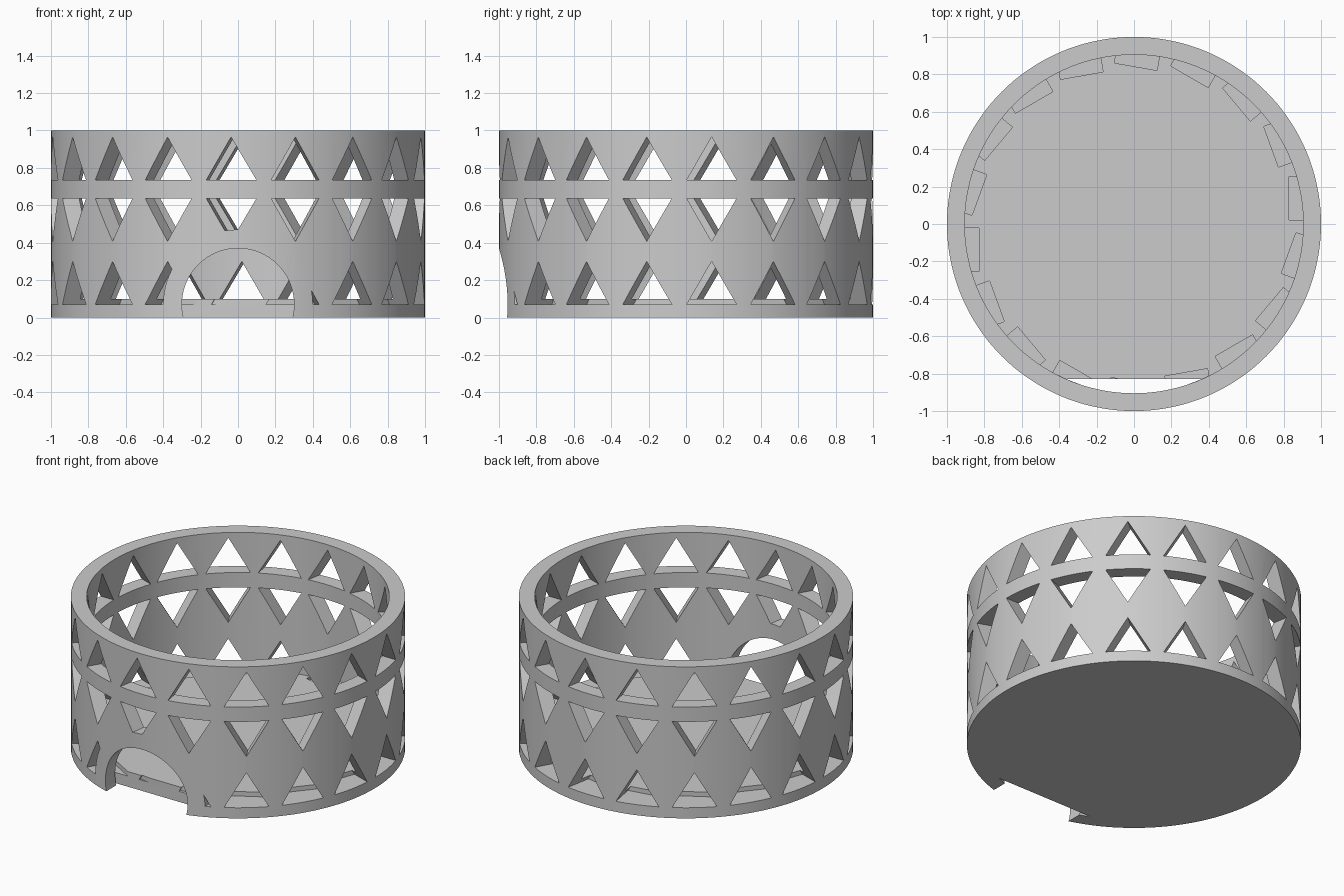
import bpy
import bmesh
import math
from mathutils import Matrix, Vector

default = bpy.data.objects.get("Cube")
if default:
    bpy.data.objects.remove(default, do_unlink=True)

SEGMENTS = 144
OUTER, INNER = 1.0, 0.905
HEIGHT, FLOOR = 1.0, 0.10
DOOR_BACK = -0.83
DOOR_Z = 0.07

grey = bpy.data.materials.new("light grey")
grey.use_nodes = True
grey.diffuse_color = (0.6, 0.6, 0.6, 1)
grey.node_tree.nodes["Principled BSDF"].inputs["Base Color"].default_value = (0.6, 0.6, 0.6, 1)


def add_prism(bm, ring, offset):
    """Closed prism from a ring of points swept by offset."""
    start = [bm.verts.new(p) for p in ring]
    end = [bm.verts.new(p + offset) for p in ring]
    bm.faces.new(start)
    bm.faces.new(end)
    for i in range(len(ring)):
        j = (i + 1) % len(ring)
        bm.faces.new((start[i], start[j], end[j], end[i]))


def make_object(name, bm):
    bmesh.ops.recalc_face_normals(bm, faces=bm.faces)
    mesh = bpy.data.meshes.new(name)
    bm.to_mesh(mesh)
    bm.free()
    mesh.materials.append(grey)
    obj = bpy.data.objects.new(name, mesh)
    bpy.context.collection.objects.link(obj)
    return obj


def prism(name, ring, offset):
    bm = bmesh.new()
    add_prism(bm, ring, Vector(offset))
    return make_object(name, bm)


def circle(radius, z, start=0.0, sweep=math.tau, count=SEGMENTS):
    return [Vector((radius * math.cos(start + sweep * i / count),
                    radius * math.sin(start + sweep * i / count), z)) for i in range(count)]


def front_circle(radius, y):
    return [Vector((p.x, y, p.y + DOOR_Z)) for p in circle(radius, 0, count=96)]


def cut(target, cutter):
    """Subtract the cutter, bake the result and discard the cutter."""
    mod = target.modifiers.new("cut", 'BOOLEAN')
    mod.operation = 'DIFFERENCE'
    mod.solver = 'EXACT'
    mod.object = cutter
    bpy.context.view_layer.update()
    graph = bpy.context.evaluated_depsgraph_get()
    baked = bpy.data.meshes.new_from_object(target.evaluated_get(graph))
    target.modifiers.clear()
    target.data = baked
    bpy.data.objects.remove(cutter, do_unlink=True)


# Round cup with a thick floor
cup = prism("pierced_cup", circle(OUTER, 0), (0, 0, HEIGHT))
cut(cup, prism("hollow", circle(INNER, FLOOR), (0, 0, HEIGHT)))

# Three rows of triangular holes, each set a little off the radial line
SIDE, TALL, SHIFT = 0.266, 0.23, 0.137
ROWS = [(0.07, TALL), (0.637, -TALL), (0.735, TALL)]
bm = bmesh.new()
for k in range(18):
    turn = Matrix.Rotation(math.radians(20 * k), 3, 'Z')
    for base, rise in ROWS:
        corners = [(-SIDE / 2, base), (SIDE / 2, base), (0, base + rise)]
        ring = [turn @ Vector((0.83, SHIFT + y, z)) for y, z in corners]
        add_prism(bm, ring, turn @ Vector((0.3, 0, 0)))
holes = make_object("triangle_holes", bm)

# Solid band around the doorway, kept free of holes
band = prism("door_band", front_circle(0.4, -1.3), (0, 0.8, 0))
cut(band, prism("band_inside", circle(INNER - 0.001, -1), (0, 0, 3)))
cut(holes, band)
cut(cup, holes)

# Arched doorway and the straight front edge of the floor
cut(cup, prism("doorway", front_circle(0.3, -1.2), (0, 1.2 + DOOR_BACK, 0)))
half = math.acos(-DOOR_BACK / INNER) - 0.002
segment = circle(INNER - 0.001, -0.1, -math.pi / 2 - half, 2 * half * 25 / 24, 25)
cut(cup, prism("floor_trim", segment, (0, 0, 0.5)))

# Smooth the curved walls, keep the cut edges sharp
bpy.ops.object.select_all(action='DESELECT')
cup.select_set(True)
bpy.context.view_layer.objects.active = cup
bpy.ops.object.shade_smooth_by_angle(angle=math.radians(20))
